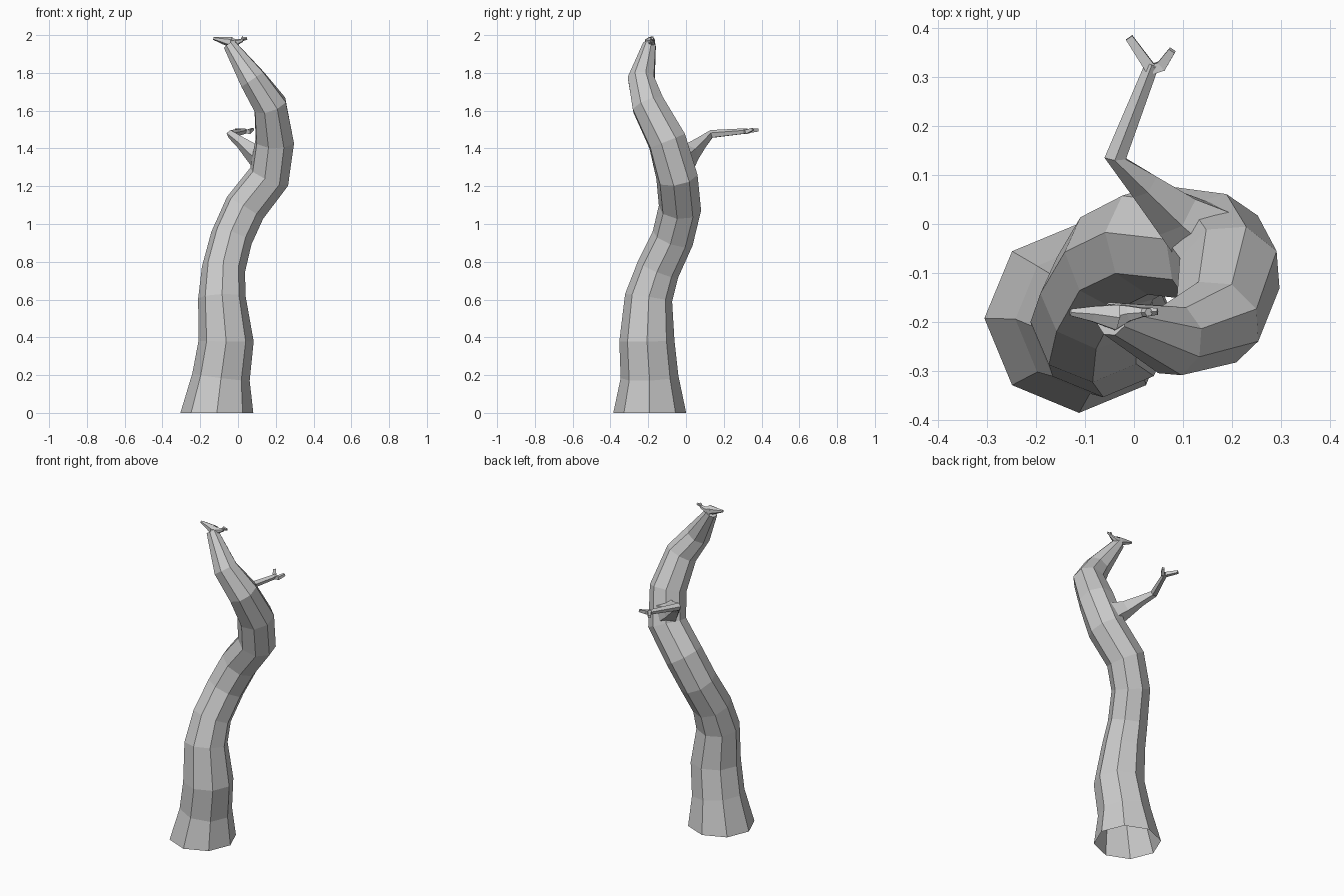
import bpy, bmesh, math
from mathutils import Vector


def tube(name, path, sides, twist=0.0, cap_start=False, flat_start=False):
    """Flat-faced tube through (x, y, z, radius) stations."""
    bm = bmesh.new()
    pts = [Vector(p[:3]) for p in path]
    rings = []
    normal = None
    for i, p in enumerate(pts):
        a, b = pts[max(i - 1, 0)], pts[min(i + 1, len(pts) - 1)]
        t = (b - a).normalized()
        if i == 0 and flat_start:
            t = Vector((0, 0, 1))
        # carry the ring direction along the path
        if normal is None:
            normal = Vector((1, 0, 0)) if abs(t.x) < 0.8 else Vector((0, 0, 1))
        normal = (normal - t * normal.dot(t)).normalized()
        side = t.cross(normal)
        ring = []
        for k in range(sides):
            ang = 2 * math.pi * k / sides + twist
            ring.append(bm.verts.new(
                p + path[i][3] * (normal * math.cos(ang) + side * math.sin(ang))))
        rings.append(ring)
    for r0, r1 in zip(rings, rings[1:]):
        for k in range(sides):
            n = (k + 1) % sides
            bm.faces.new((r0[k], r0[n], r1[n], r1[k]))
    bm.faces.new(rings[-1])
    if cap_start:
        bm.faces.new(rings[0][::-1])
    mesh = bpy.data.meshes.new(name)
    bm.to_mesh(mesh)
    bm.free()
    ob = bpy.data.objects.new(name, mesh)
    bpy.context.collection.objects.link(ob)
    return ob


# Winding trunk, open underneath
tube("trunk", [
    (-0.112, -0.192, 0.00, 0.193),
    (-0.09, -0.193, 0.19, 0.153),
    (-0.063, -0.207, 0.38, 0.146),
    (-0.085, -0.198, 0.61, 0.126),
    (-0.077, -0.148, 0.76, 0.115),
    (-0.035, -0.07, 0.925, 0.112),
    (0.037, -0.032, 1.085, 0.113),
    (0.165, -0.048, 1.25, 0.112),
    (0.195, -0.10, 1.44, 0.107),
    (0.17, -0.20, 1.63, 0.093),
    (0.078, -0.237, 1.765, 0.075),
    (-0.045, -0.193, 1.95, 0.036),
], 8, flat_start=True)

# Side branch, flaring where it leaves the trunk
tube("branch", [
    (0.155, -0.03, 1.33, 0.085),
    (0.085, 0.022, 1.375, 0.055),
    (0.02, 0.08, 1.43, 0.034),
    (-0.038, 0.135, 1.475, 0.023),
    (0.037, 0.325, 1.492, 0.015),
], 5)

# Forked twigs at the branch end
tube("branch_twig_left", [(0.035, 0.315, 1.491, 0.016),
                          (-0.01, 0.38, 1.497, 0.011)], 4, math.pi / 4)
tube("branch_twig_right", [(0.035, 0.315, 1.491, 0.015),
                           (0.056, 0.322, 1.488, 0.015),
                           (0.078, 0.354, 1.502, 0.010)], 4, math.pi / 4)

# Twigs spreading from the crown
tube("crown_twig_left", [(-0.035, -0.19, 1.962, 0.030),
                         (-0.085, -0.183, 1.973, 0.018),
                         (-0.13, -0.18, 1.983, 0.008)], 6)
tube("crown_twig_right", [(-0.045, -0.19, 1.957, 0.032),
                          (-0.01, -0.182, 1.962, 0.018),
                          (0.02, -0.18, 1.972, 0.010),
                          (0.030, -0.18, 1.990, 0.009)], 6)
tube("crown_twig_tip", [(0.02, -0.18, 1.977, 0.010),
                        (0.048, -0.178, 1.983, 0.007)], 4)
